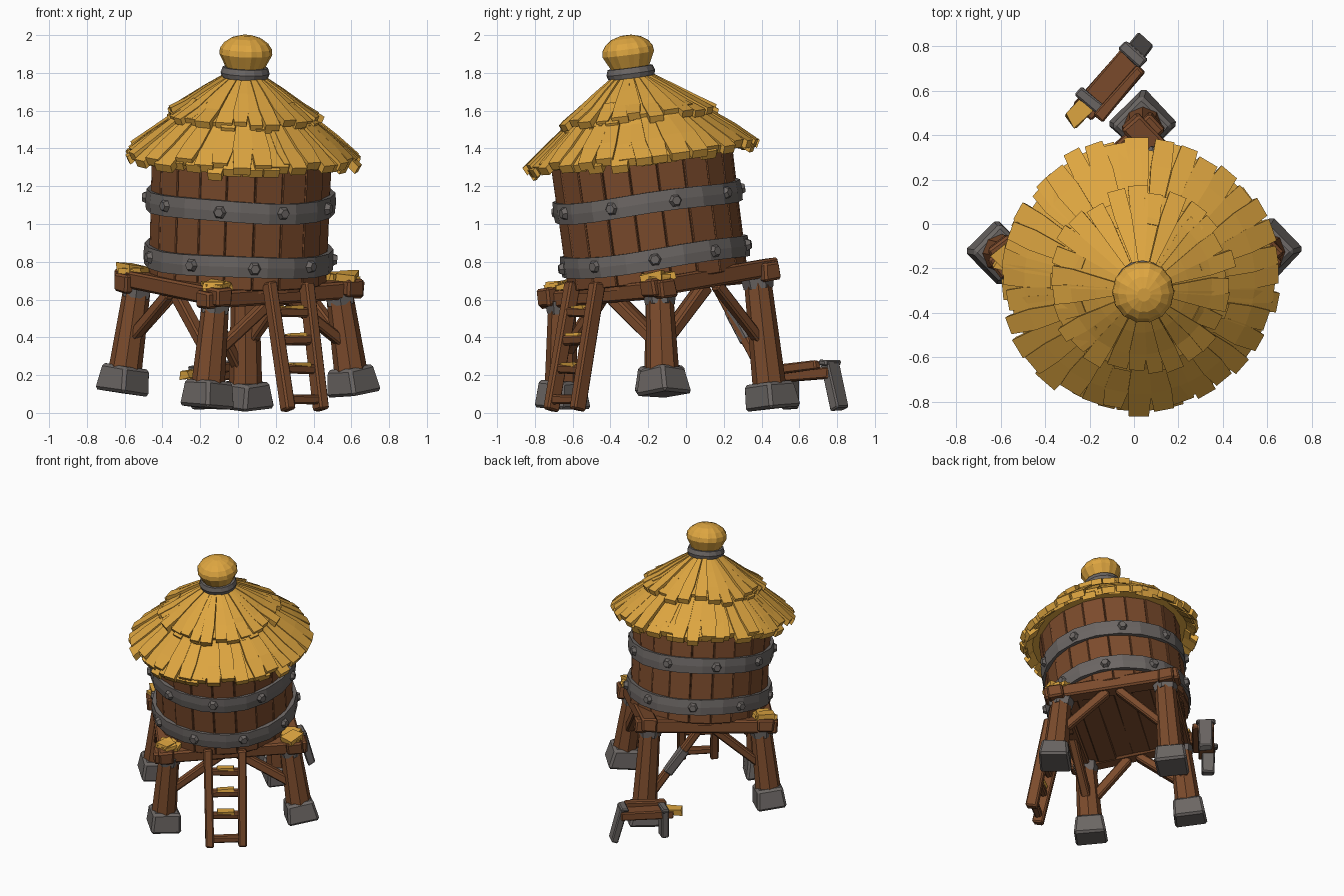
import bpy, bmesh, math, random
from mathutils import Vector as V, Matrix as M

if "Cube" in bpy.data.objects:
    bpy.data.objects.remove(bpy.data.objects["Cube"])

random.seed(4)
R = random.uniform


def mat(name, rgb):
    m = bpy.data.materials.new(name)
    m.diffuse_color = (*rgb, 1)
    m.use_nodes = True
    m.node_tree.nodes["Principled BSDF"].inputs["Base Color"].default_value = m.diffuse_color
    return m


WOOD = mat("brown wood", (0.198, 0.070, 0.025))
STRAW = mat("golden straw", (0.73, 0.38, 0.052))
STONE = mat("grey stone", (0.148, 0.133, 0.126))

# The whole upper structure leans forward and slightly sideways
T = M.Translation((0, -0.15, 0.72)) @ M.Rotation(math.radians(2), 4, 'Y') @ M.Rotation(math.radians(7.5), 4, 'X')
I = M.Identity(4)


def part(name, bm, material, xf=I, bevel=0.0):
    bmesh.ops.recalc_face_normals(bm, faces=bm.faces)
    me = bpy.data.meshes.new(name)
    bm.to_mesh(me)
    bm.free()
    me.materials.append(material)
    ob = bpy.data.objects.new(name, me)
    ob.matrix_world = xf
    bpy.context.collection.objects.link(ob)
    if bevel:
        b = ob.modifiers.new("chipped edges", 'BEVEL')
        b.width, b.segments, b.limit_method = bevel, 1, 'ANGLE'
    return ob


def frame(a, b, up):
    z = (b - a).normalized()
    x = V(up).cross(z).normalized()
    return M.Translation((a + b) / 2) @ M((x, z.cross(x), z)).transposed().to_4x4()


def beam(bm, a, b, w, h, up=(0, 0, 1), wobble=0.006):
    """Box from a to b: w across, h along the up direction."""
    a, b = V(a), V(b)
    vs = bmesh.ops.create_cube(bm, size=1, matrix=frame(a, b, up) @ M.Diagonal((w, h, (b - a).length, 1)))['verts']
    for v in vs:
        v.co += V((R(-1, 1), R(-1, 1), R(-1, 1))) * wobble


def post(bm, a, b, r1, r2, n=8):
    a, b = V(a), V(b)
    return bmesh.ops.create_cone(bm, cap_ends=True, segments=n, radius1=r1, radius2=r2, depth=(b - a).length,
                                 matrix=frame(a, b, (0, 1, 0)))['verts']


def lathe(bm, rings, n, ripple=0.0, closed=False):
    """Revolve (radius, z) points; caps the ends, or closes the section."""
    loops = [[bm.verts.new((r * (1 + ripple * (-1) ** k) * math.cos(k * math.tau / n),
                            r * (1 + ripple * (-1) ** k) * math.sin(k * math.tau / n), z))
              for k in range(n)] for r, z in rings]
    for p, q in zip(loops, loops[1:] + (loops[:1] if closed else [])):
        for k in range(n):
            bm.faces.new((p[k], p[(k + 1) % n], q[(k + 1) % n], q[k]))
    if not closed:
        bm.faces.new(loops[0])
        bm.faces.new(loops[-1])


def strip(bm, ang, half, prof, thick, tip=1.0):
    """Curved wedge following (radius, z) points, used for staves and thatch."""
    rows = []
    for i, (r, z) in enumerate(prof):
        h = half * (tip if i == len(prof) - 1 else 1)
        dr, dz = thick
        rows.append([bm.verts.new((q * math.cos(ang + s * h), q * math.sin(ang + s * h), y))
                     for s, q, y in ((-1, r, z), (1, r, z), (1, r - dr, z - dz), (-1, r - dr, z - dz))])
    for p, q in zip(rows, rows[1:]):
        for k in range(4):
            bm.faces.new((p[k], p[(k + 1) % 4], q[(k + 1) % 4], q[k]))
    bm.faces.new(rows[0])
    bm.faces.new(rows[-1])


# Barrel: staves around a core
bm = bmesh.new()
for k in range(20):
    d = R(-0.007, 0.007)
    strip(bm, k * math.tau / 20, math.pi / 20 * 0.985, [(0.478 + d, -0.01), (0.48 + d, 0.35), (0.485 + d, 0.74)], (0.05, 0))
part("barrel_staves", bm, WOOD, T, 0.005)
bm = bmesh.new()
lathe(bm, [(0.45, -0.03), (0.46, 0.74)], 20)
part("barrel_core", bm, WOOD, T)

# Stone-grey hoops with rivets
for name, z, roll in (("lower_hoop", 0.055, 0.0), ("upper_hoop", 0.35, 1.0)):
    bm = bmesh.new()
    lathe(bm, [(0.46, z), (0.5, z), (0.505, z + 0.055), (0.5, z + 0.11), (0.46, z + 0.11)], 20, closed=True)
    for v in bm.verts:
        v.co.z += 0.008 * math.sin(3 * math.atan2(v.co.y, v.co.x) + roll)
    for k in range(9):
        a = k * math.tau / 9 + roll
        d = V((math.cos(a), math.sin(a), 0))
        post(bm, d * 0.485 + V((0, 0, z + 0.055)), d * 0.522 + V((0, 0, z + 0.055)), 0.042, 0.024, 6)
    part(name, bm, STONE, T)


# Thatched roof: tiers of overlapping straw strips with ragged tips
def tier(name, n, prof, thick):
    bm = bmesh.new()
    for lay in range(2):
        for k in range(n):
            lift = R(-0.010, 0.014) - lay * 0.02
            e = 1 + (R(-0.03, 0.025) - lay * 0.03) / 0.13
            pts = [(r, z + lift) for r, z in prof]
            (r0, z0), (r1, z1) = pts[-2:]
            pts[-1] = (r0 + (r1 - r0) * e, z0 + (z1 - z0) * e + R(-.008, .012))
            strip(bm, (k + lay * 0.5 + R(-.15, .15)) * math.tau / n, math.pi / n * R(1.0, 1.2), pts, thick, R(0.65, 0.88))
    part(name, bm, STRAW, T)


tier("lower_thatch", 36, [(0.28, 0.945), (0.40, 0.835), (0.52, 0.745), (0.625, 0.655)], (0.02, 0.04))
tier("upper_thatch", 27, [(0.09, 1.08), (0.21, 1.005), (0.32, 0.93), (0.42, 0.865)], (0.015, 0.035))
bm = bmesh.new()
lathe(bm, [(0.55, 0.665), (0.40, 0.79), (0.22, 0.95), (0.08, 1.05)], 24)
part("roof_core", bm, STRAW, T)

# Straw topknot and its tie
bm = bmesh.new()
lathe(bm, [(0.10, 1.05), (0.103, 1.12), (0.138, 1.19), (0.135, 1.22), (0.115, 1.25), (0.08, 1.275), (0.03, 1.29)], 28, 0.018)
part("topknot", bm, STRAW, T)
bm = bmesh.new()
lathe(bm, [(0.09, 1.065), (0.122, 1.065), (0.13, 1.09), (0.12, 1.12), (0.09, 1.12)], 16, closed=True)
part("topknot_tie", bm, STONE, T)

# Platform: corners in order front, right, back, left
C = [V((-0.12, -0.55, 0)), V((0.57, 0.0, 0)), V((0.04, 0.55, 0)), V((-0.56, 0.0, 0))]
bm = bmesh.new()
for i in range(4):
    a, b = C[i], C[(i + 1) % 4]
    d = (b - a).normalized() * 0.09
    z = V((0, 0, -0.05 + 0.02 * (i % 2)))
    beam(bm, a - d + z, b + d + z, 0.11, 0.095)
part("platform_beams", bm, WOOD, T, 0.012)
bm = bmesh.new()
for k in range(6):
    t = (k + 0.5) / 6
    z = V((0, 0, -0.045 + R(-.006, .006)))
    beam(bm, C[0].lerp(C[3], t) + z, C[1].lerp(C[2], t) + z, 0.134, 0.05)
part("deck_planks", bm, WOOD, T, 0.006)

# Straw tufts lying on three platform corners
bm = bmesh.new()
for c in (C[0], C[1], C[3]):
    for k in range(5):
        p = c * 0.97 + V((R(-.03, .03), R(-.03, .03), 0.004 + 0.006 * k))
        a = R(0, math.pi)
        d = V((math.cos(a), math.sin(a), 0)) * R(0.05, 0.07)
        beam(bm, p - d, p + d, R(0.08, 0.11), 0.035, wobble=0.01)
part("corner_straw", bm, STRAW, T)

# Legs, stone footings and top brackets
FEET = [V((-0.17, -0.66, 0.025)), V((0.615, -0.12, 0.095)), V((0.04, 0.455, 0.02)), V((-0.615, -0.13, 0.105))]
TOPS = [T @ (c * 0.95 + V((0, 0, -0.08))) for c in C]
legs, stones, caps = bmesh.new(), bmesh.new(), bmesh.new()
for f, t in zip(FEET, TOPS):
    u = (t - f).normalized()
    post(legs, f + u * 0.08, t, 0.09, 0.072)
    for v in post(stones, f, f + u * 0.145, 0.158, 0.132, 4):
        v.co += V((R(-1, 1), R(-1, 1), R(-.6, .6))) * 0.01
    post(caps, t - u * 0.05, t + u * 0.02, 0.078, 0.09, 6)
part("legs", legs, WOOD)
part("stone_footings", stones, STONE, I, 0.016)
part("leg_brackets", caps, STONE)

# Diagonal braces, two per side; one runs to the ground and is patched
bm = bmesh.new()
for i in range(4):
    j = (i + 1) % 4
    for s, e in ((i, j), (j, i)):
        low = 0.22 if (s, e) == (2, 3) else 0.48
        a = FEET[s].lerp(TOPS[s], low)
        b = T @ (C[s].lerp(C[e], 0.45) + V((0, 0, -0.07)))
        beam(bm, a, b, 0.06, 0.06)
        if low < 0.3:
            patch = (a.lerp(b, 0.4), a.lerp(b, 0.72))
part("braces", bm, WOOD, I, 0.01)
bm = bmesh.new()
beam(bm, *patch, 0.066, 0.066, wobble=0.004)
part("brace_patch", bm, STONE, I, 0.01)

# Ladder with straw on its rungs
L0, L1 = V((0.265, -0.715, 0.015)), V((0.165, -0.60, 0.69))
R0, R1 = V((0.44, -0.575, 0.015)), V((0.365, -0.465, 0.69))
side = (0.64, -0.77, 0)
bm, st = bmesh.new(), bmesh.new()
beam(bm, L0, L1, 0.06, 0.08, side)
beam(bm, R0, R1, 0.06, 0.08, side)
for n, t in enumerate((0.08, 0.32, 0.55, 0.77)):
    a, b = L0.lerp(L1, t), R0.lerp(R1, t)
    beam(bm, a, b, 0.05, 0.05)
    if n:
        up = V((0, 0, 0.026))
        beam(st, a.lerp(b, 0.25) + up, a.lerp(b, 0.75) + up, 0.055, 0.016)
part("ladder", bm, WOOD, I, 0.01)
part("ladder_straw", st, STRAW)

# Small bench behind the tower, one bent support at each end
bm = bmesh.new()
beam(bm, (-0.235, 0.50, 0.195), (0.015, 0.785, 0.215), 0.11, 0.065)
beam(bm, (-0.16, 0.475, 0.225), (0.03, 0.70, 0.255), 0.05, 0.05)
part("bench_plank", bm, WOOD, I, 0.008)
bm = bmesh.new()
for p, out, top in ((V((-0.2, 0.555, 0)), V((0, 0, 0)), 0.235), (V((-0.005, 0.76, 0)), V((0.045, 0.055, 0)), 0.265)):
    w = V((0.05, -0.044, 0))
    beam(bm, p - w + V((0, 0, top)), p + w + V((0, 0, top)), 0.05, 0.03)
    beam(bm, p + V((0, 0, top)), p + out + V((0, 0, 0.02)), 0.09, 0.055, (0.65, 0.75, 0))
part("bench_supports", bm, STONE, I, 0.008)
bm = bmesh.new()
beam(bm, (-0.285, 0.465, 0.2), (-0.20, 0.545, 0.215), 0.075, 0.045, wobble=0.01)
part("bench_straw", bm, STRAW)
